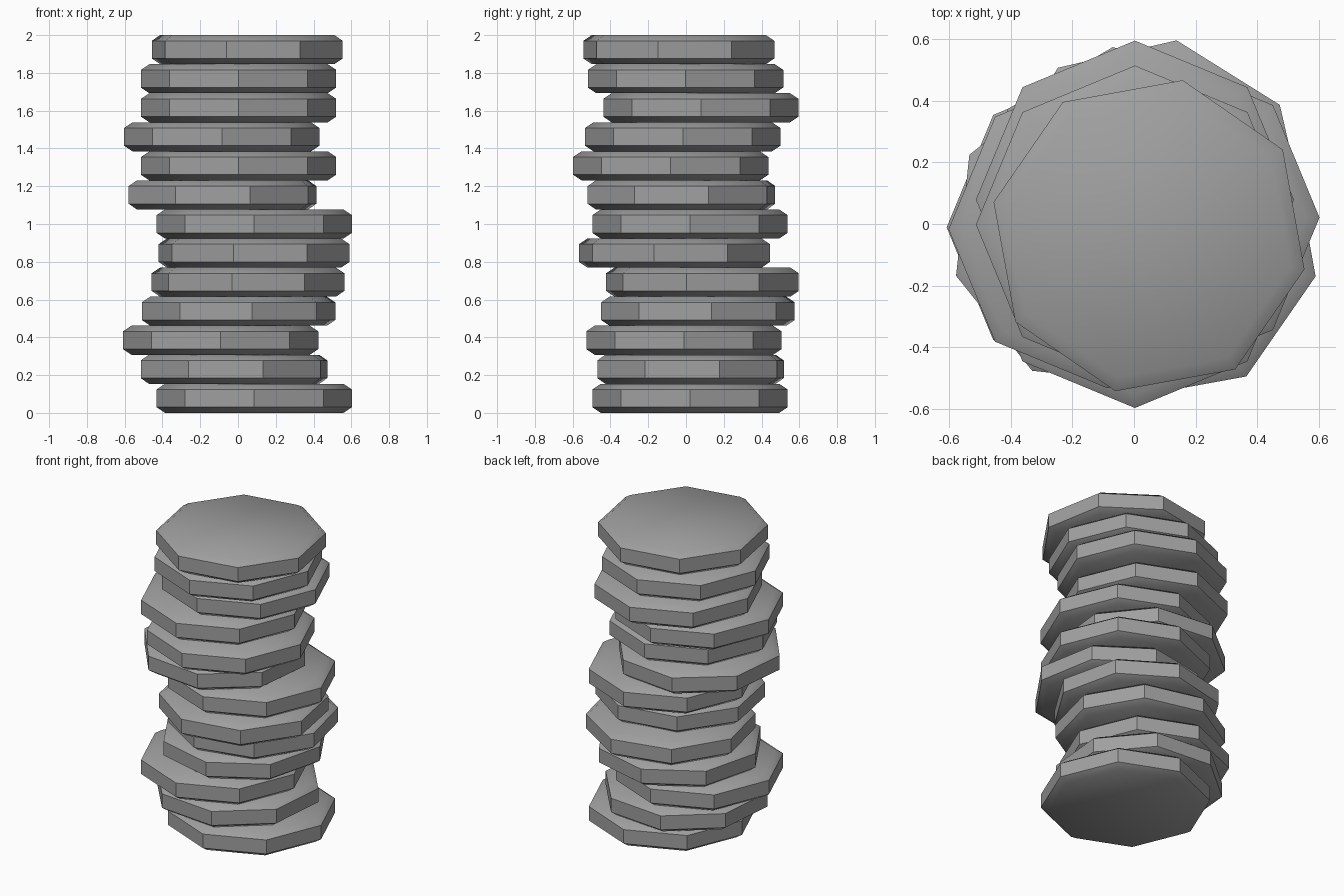
import bpy
import math

cube = bpy.data.objects.get("Cube")
if cube:
    bpy.data.objects.remove(cube, do_unlink=True)

SIDES = 8
RADIUS = 0.517
PITCH = 2.0 / 13
CHAMFER_H = 0.03
INSET = 0.045

# Single grey material
grey = bpy.data.materials.new("plain_grey")
grey.use_nodes = True
grey.diffuse_color = (0.35, 0.35, 0.35, 1)
grey.node_tree.nodes["Principled BSDF"].inputs["Base Color"].default_value = (0.35, 0.35, 0.35, 1)


def make_disc(name, x, y, z, turn):
    """Octagonal disc with chamfered rims, its underside at height z."""
    profile = [(RADIUS - INSET, 0), (RADIUS, CHAMFER_H),
               (RADIUS, PITCH - CHAMFER_H), (RADIUS - INSET, PITCH)]
    verts = []
    for r, h in profile:
        for k in range(SIDES):
            a = math.radians(turn) + math.tau * k / SIDES
            verts.append((r * math.cos(a), r * math.sin(a), h))
    faces = [list(reversed(range(SIDES))),
             list(range(3 * SIDES, 4 * SIDES))]
    for ring in range(3):
        for k in range(SIDES):
            a, b = ring * SIDES + k, ring * SIDES + (k + 1) % SIDES
            faces.append([a, b, b + SIDES, a + SIDES])
    mesh = bpy.data.meshes.new(name)
    mesh.from_pydata(verts, [], faces)
    mesh.materials.append(grey)
    obj = bpy.data.objects.new(name, mesh)
    obj.location = (x, y, z)
    bpy.context.collection.objects.link(obj)
    # Soft cap-to-chamfer edge, crisp rim and corners
    bpy.ops.object.select_all(action="DESELECT")
    obj.select_set(True)
    bpy.context.view_layer.objects.active = obj
    bpy.ops.object.shade_smooth_by_angle(angle=math.radians(40))


# Loose stack, bottom to top: x offset, y offset, turn in degrees
stack = [
    (0.086, 0.021, 0), (-0.021, 0.024, 17.3), (-0.092, -0.011, 0),
    (0.003, 0.063, 8), (0.053, 0.087, -9.5), (0.085, -0.061, -12.2),
    (0.086, 0.021, 0), (-0.082, -0.024, 16.2), (0.003, -0.081, 0),
    (-0.086, -0.017, 0), (0.003, 0.079, 0), (0.003, -0.002, 0),
    (0.049, -0.038, -12.2),
]
for i, (x, y, turn) in enumerate(stack):
    make_disc(f"disc_{i + 1:02d}", x, y, i * PITCH, turn)
